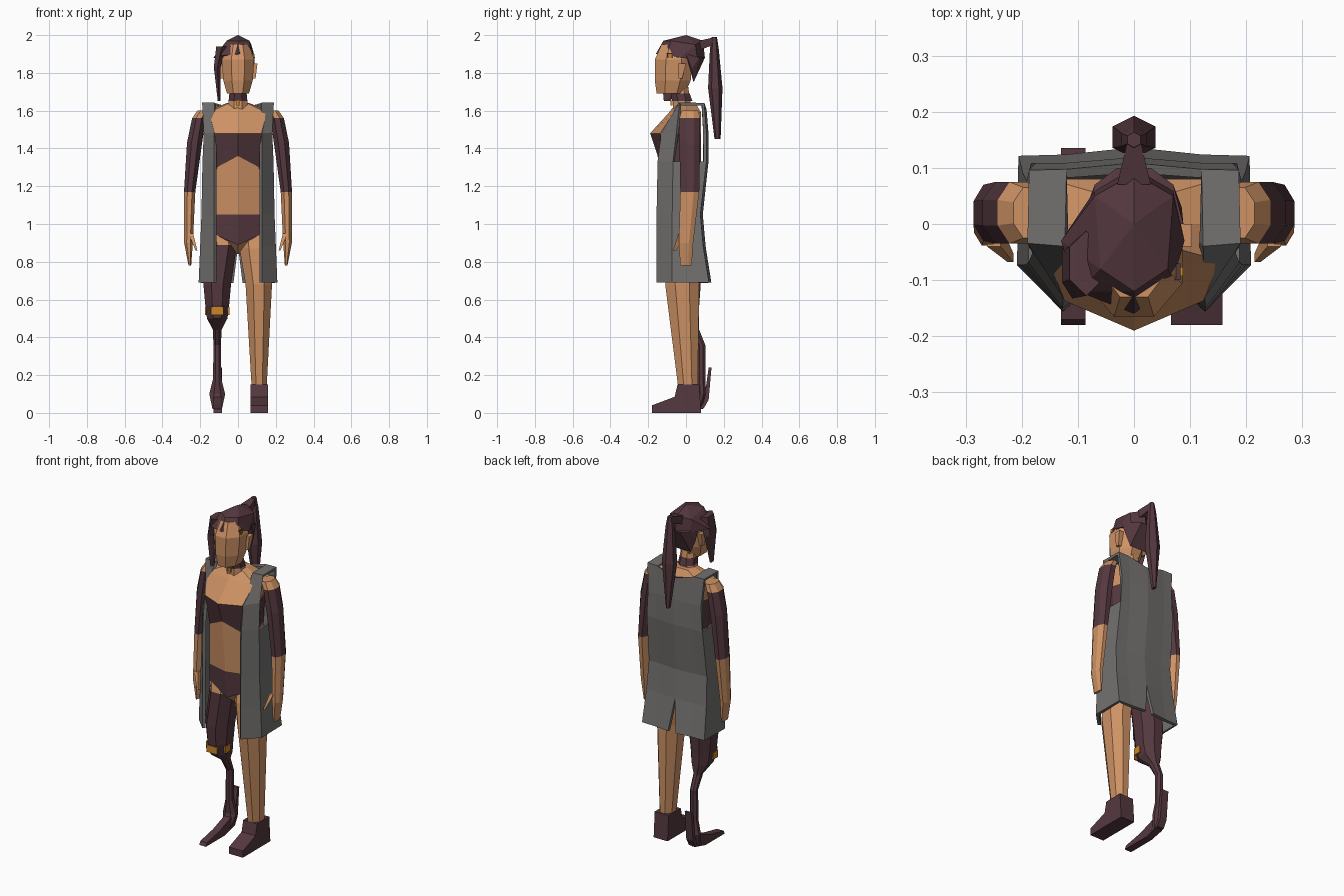
import bpy, bmesh, math
from mathutils import Vector

default_cube = bpy.data.objects.get("Cube")
if default_cube:
    bpy.data.objects.remove(default_cube, do_unlink=True)


def material(name, red, green, blue):
    made = bpy.data.materials.new(name)
    made.use_nodes = True
    colour = (red, green, blue, 1)
    made.diffuse_color = colour
    made.node_tree.nodes["Principled BSDF"].inputs["Base Color"].default_value = colour
    return made


SKIN = material("warm_skin", .62, .29, .13)
DARK = material("dark_maroon", .09, .04, .05)
GREY = material("coat_grey", .17, .165, .16)
GOLD = material("amber", .6, .24, .02)
SIDES = {"left": 1, "right": -1}


def finish(bm, name, *materials):
    bmesh.ops.recalc_face_normals(bm, faces=bm.faces[:])
    mesh = bpy.data.meshes.new(name)
    bm.to_mesh(mesh)
    bm.free()
    for mat in materials:
        mesh.materials.append(mat)
    made = bpy.data.objects.new(name, mesh)
    bpy.context.collection.objects.link(made)
    return made


def skin_rings(name, rings):
    """Bridge (points, material) rings; each material colours the step after it."""
    bm = bmesh.new()
    palette = list(dict.fromkeys(mat for points, mat in rings))
    loops = [[bm.verts.new(point) for point in points] for points, mat in rings]
    slots = [palette.index(mat) for points, mat in rings]
    for low, high, slot in zip(loops, loops[1:], slots):
        for i in range(len(low)):
            face = bm.faces.new((low[i - 1], low[i], high[i], high[i - 1]))
            face.material_index = slot
    for end in (0, -1):
        bm.faces.new(loops[end]).material_index = slots[end]
    return finish(bm, name, *palette)


def ring(mat, z, wide, deep, x=0, y=0, sides=8):
    """Level polygon that reaches wide and deep from its centre."""
    reach = 1 / math.cos(math.pi / sides)
    angles = [(i + .5) * math.tau / sides for i in range(sides)]
    points = [(x + wide * reach * math.cos(a), y + deep * reach * math.sin(a), z)
              for a in angles]
    return points, mat


def torso_ring(mat, z, wide, front, back=.08, dip=0):
    """Eight points with a ridge down the front; dip lowers the ridge."""
    half = [(.8 * wide, .72 * front, z), (wide, 0, z), (.8 * wide, back, z)]
    other = [(-x, y, z) for x, y, z in reversed(half)]
    return [(0, front, z - dip), *half, (0, back, z), *other], mat


def prism(name, mat, left, right, profile):
    skin_rings(name, [([(x, y, z) for y, z in profile], mat) for x in (left, right)])


def hull(name, mat, points):
    bm = bmesh.new()
    for point in points:
        bm.verts.new(point)
    bmesh.ops.convex_hull(bm, input=bm.verts[:])
    finish(bm, name, mat)


def both(*points):
    return [(side * x, y, z) for x, y, z in points for side in SIDES.values()]


def box(name, mat, centre, size):
    bm = bmesh.new()
    bmesh.ops.create_cube(bm, size=1)
    for vert in bm.verts:
        vert.co = Vector(centre) + vert.co * Vector(size)
    finish(bm, name, mat)


# Torso with painted top and briefs
skin_rings("torso", [
    torso_ring(SKIN, z=.88, wide=.12, front=-.04, back=.05, dip=.04),
    torso_ring(DARK, z=.95, wide=.165, front=-.11, dip=.06),
    torso_ring(SKIN, z=1.05, wide=.16, front=-.12, back=.06),
    torso_ring(DARK, z=1.3, wide=.14, front=-.15, dip=-.06),
    torso_ring(SKIN, z=1.48, wide=.155, front=-.19),
    torso_ring(SKIN, z=1.59, wide=.19, front=-.09),
    torso_ring(SKIN, z=1.64, wide=.06, front=-.05, back=.05)])

# Neck, choker and head
skin_rings("neck", [ring(SKIN, z=1.6, wide=.055, deep=.05, y=-.02),
                    ring(SKIN, z=1.74, wide=.04, deep=.04, y=-.03)])
skin_rings("choker", [ring(DARK, z=1.65, wide=.05, deep=.054, y=-.02),
                      ring(DARK, z=1.69, wide=.046, deep=.05, y=-.03)])
box("pendant", GOLD, (0, -.077, 1.64), (.014, .009, .025))
skin_rings("head", [ring(SKIN, z=1.69, wide=.058, deep=.075, y=-.08),
                    ring(SKIN, z=1.76, wide=.078, deep=.095, y=-.07),
                    ring(SKIN, z=1.87, wide=.086, deep=.1, y=-.065),
                    ring(SKIN, z=1.95, wide=.06, deep=.08, y=-.05)])
box("brow_stud_base", DARK, (.073, -.085, 1.89), (.02, .03, .03))
box("brow_stud", GOLD, (.083, -.085, 1.89), (.009, .016, .02))

# Hair: lopsided crown, back of head, side lock and tail
hull("hair_crown", DARK, [
    (0, -.16, 1.9), (0, -.12, 1.97), (0, 0, 2), (0, .09, 1.97), (0, .1, 1.88),
    (.07, -.1, 1.9), (-.1, -.12, 1.89), (.09, -.03, 1.88), (-.13, -.03, 1.88),
    *both((.06, -.08, 1.97), (.07, .05, 1.95), (.07, .06, 1.87))])
hull("hair_back", DARK, both((.088, 0, 1.9), (.085, .03, 1.82), (.06, .04, 1.75),
                             (.07, .07, 1.88), (.03, .1, 1.88)))
skin_rings("side_lock", [
    ring(DARK, z=1.94, wide=.03, deep=.05, x=-.085, y=-.07, sides=6),
    ring(DARK, z=1.83, wide=.018, deep=.05, x=-.11, y=-.075, sides=6),
    ring(DARK, z=1.65, wide=.007, deep=.015, x=-.1, y=-.1, sides=6)])
hull("tail_root", DARK, both((.03, .07, 1.97), (.03, .07, 1.92),
                             (.01, .155, 1.99), (.01, .15, 1.95)))
skin_rings("hair_tail", [
    ring(DARK, z=1.99, wide=.012, deep=.012, y=.15, sides=6),
    ring(DARK, z=1.93, wide=.022, deep=.02, y=.15, sides=6),
    ring(DARK, z=1.72, wide=.038, deep=.033, y=.155, sides=6),
    ring(DARK, z=1.45, wide=.01, deep=.014, y=.167, sides=6)])

# Ears, sleeved arms, thumbs and knee side plates
for side, sign in SIDES.items():
    skin_rings(side + "_ear", [
        ring(SKIN, z=1.77, wide=.01, deep=.01, x=sign * .083, y=-.03, sides=4),
        ring(SKIN, z=1.85, wide=.015, deep=.02, x=sign * .088, y=-.02, sides=4)])
    skin_rings(side + "_arm", [
        ring(SKIN, z=1.6, wide=.03, deep=.045, x=sign * .185, y=.02),
        ring(DARK, z=1.56, wide=.036, deep=.055, x=sign * .207, y=.02),
        ring(DARK, z=1.43, wide=.04, deep=.055, x=sign * .23, y=.02),
        ring(SKIN, z=1.17, wide=.03, deep=.05, x=sign * .256, y=.02),
        ring(SKIN, z=.9, wide=.023, deep=.038, x=sign * .262),
        ring(SKIN, z=.78, wide=.007, deep=.03, x=sign * .255)])
    skin_rings(side + "_thumb", [
        ring(SKIN, z=.95, wide=.012, deep=.02, x=sign * .25, y=-.02, sides=4),
        ring(SKIN, z=.86, wide=.005, deep=.008, x=sign * .22, y=-.06, sides=4)])
    box("knee_plate_" + side, GOLD, (sign * .06 - .11, -.03, .54), (.009, .045, .042))
box("knee_plate_front", GOLD, (-.11, -.086, .54), (.068, .009, .042))

# Left leg and boot
skin_rings("left_leg", [ring(SKIN, z=.96, wide=.08, deep=.08, x=.085),
                        ring(SKIN, z=.87, wide=.085, deep=.09, x=.093, y=-.01),
                        ring(SKIN, z=.68, wide=.07, deep=.09, x=.11, y=-.02),
                        ring(SKIN, z=.14, wide=.04, deep=.052, x=.112, y=.01)])
prism("left_boot", DARK, .066, .158, [(-.18, 0), (-.18, .04), (-.06, .085),
                                      (-.045, .15), (.07, .15), (.08, 0)])

# Right leg: thigh, covered knee, slim shin and curved blade
skin_rings("right_leg", [ring(SKIN, z=.96, wide=.08, deep=.08, x=-.085),
                         ring(DARK, z=.89, wide=.075, deep=.085, x=-.08, y=-.01),
                         ring(DARK, z=.68, wide=.073, deep=.088, x=-.11, y=-.01),
                         ring(DARK, z=.57, wide=.063, deep=.08, x=-.11, y=-.01),
                         ring(DARK, z=.5, wide=.054, deep=.07, x=-.11),
                         ring(DARK, z=.44, wide=.023, deep=.03, x=-.11, y=.04),
                         ring(DARK, z=.36, wide=.02, deep=.022, x=-.11, y=.08),
                         ring(DARK, z=.18, wide=.022, deep=.022, x=-.11, y=.08),
                         ring(DARK, z=.1, wide=.042, deep=.022, x=-.11, y=.085),
                         ring(DARK, z=.02, wide=.025, deep=.03, x=-.11, y=.06)])
prism("blade_foot", DARK, -.13, -.086, [(-.18, 0), (-.17, .02), (-.05, .045), (.1, .1),
                                        (.12, .24), (.135, .24), (.12, .07),
                                        (.095, .025), (0, 0)])


def coat_row(bm, z, front, back, wide, gap=0, dip=0):
    """Half outline: front edge, front corner, back corner, strap line, spine."""
    inner = .12
    corner = min(front + .08, -.03)
    outline = [(inner, front, z), (wide, corner, z), (wide, back, z),
               (inner, back, z), (gap, back + .01, z - dip)]
    return [bm.verts.new(point) for point in outline]


# Open coat with armholes, shoulder straps and a split at the back hem
bm = bmesh.new()
hem = coat_row(bm, z=.69, front=-.15, back=.115, wide=.2, gap=.025)
split = coat_row(bm, z=.88, front=-.15, back=.085, wide=.192)
waist = coat_row(bm, z=1.05, front=-.15, back=.07, wide=.185)
chest = coat_row(bm, z=1.33, front=-.145, back=.1, wide=.18)
bust = coat_row(bm, z=1.48, front=-.125, back=.1, wide=.175)
shoulder = coat_row(bm, z=1.635, front=-.035, back=.09, wide=.187, dip=.03)
levels = [hem, split, waist, chest, bust, shoulder]
for low, high in zip(levels, levels[1:]):
    for i in range(len(low) - 1):
        armhole = i == 1 and low in (chest, bust)
        if not armhole:
            bm.faces.new((low[i], low[i + 1], high[i + 1], high[i]))
bm.faces.new(shoulder[:-1])
coat = finish(bm, "coat", GREY)
coat.modifiers.new("mirror", 'MIRROR').use_clip = True
cloth = coat.modifiers.new("cloth", 'SOLIDIFY')
cloth.thickness = .018
cloth.offset = 0
